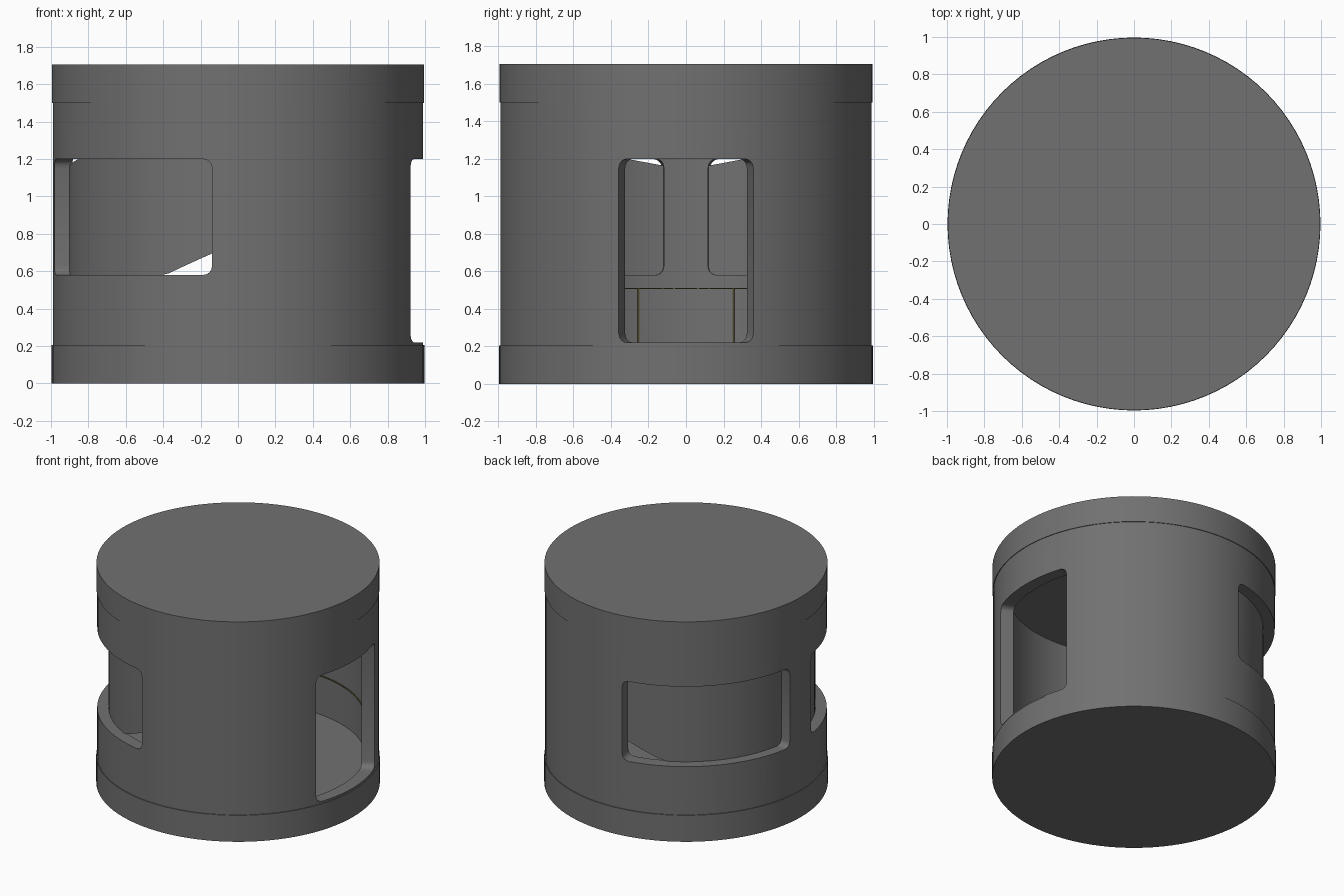
import bpy, bmesh, math
from math import cos, sin, radians, sqrt

if "Cube" in bpy.data.objects:
    bpy.data.objects.remove(bpy.data.objects["Cube"])

R_OUT, R_IN = 0.99, 0.895

dark = bpy.data.materials.new("dark_metal")
dark.diffuse_color = (0.165, 0.165, 0.165, 1)
dark.use_nodes = True
dark.node_tree.nodes["Principled BSDF"].inputs["Base Color"].default_value = dark.diffuse_color
gold = bpy.data.materials.new("dull_gold")
gold.diffuse_color = (0.12, 0.1, 0.04, 1)
gold.use_nodes = True
gold.node_tree.nodes["Principled BSDF"].inputs["Base Color"].default_value = gold.diffuse_color


def shade(ob):
    bpy.ops.object.select_all(action='DESELECT')
    bpy.context.view_layer.objects.active = ob
    ob.select_set(True)
    bpy.ops.object.shade_smooth_by_angle(angle=radians(35))


def finish(name, bm, mat=dark):
    bmesh.ops.recalc_face_normals(bm, faces=bm.faces)
    me = bpy.data.meshes.new(name)
    bm.to_mesh(me)
    bm.free()
    me.materials.append(mat)
    ob = bpy.data.objects.new(name, me)
    bpy.context.collection.objects.link(ob)
    shade(ob)
    return ob


def disc(name, r, z0, z1):
    bm = bmesh.new()
    bmesh.ops.create_cone(bm, cap_ends=True, segments=96, radius1=r, radius2=r, depth=z1 - z0)
    bmesh.ops.translate(bm, verts=bm.verts, vec=(0, 0, (z0 + z1) / 2))
    return finish(name, bm)


def sweep(name, profile, a0=0, a1=360, n=96, mat=dark):
    """Turn a closed (radius, z) profile around the z axis."""
    bm = bmesh.new()
    closed = a1 - a0 == 360
    rows = []
    for i in range(n if closed else n + 1):
        a = radians(a0 + (a1 - a0) * i / n)
        rows.append([bm.verts.new((r * cos(a), r * sin(a), z)) for r, z in profile])
    k = len(profile)
    for i in range(n):
        p, q = rows[i], rows[(i + 1) % len(rows)]
        for j in range(k):
            bm.faces.new((p[j], q[j], q[(j + 1) % k], p[(j + 1) % k]))
    if not closed:
        bm.faces.new(rows[0])
        bm.faces.new(rows[-1])
    return finish(name, bm, mat)


def opening(name, a0, a1, z0, z1, rad=0.05):
    """Radial cutter with rounded corners."""
    width = radians(a1 - a0)
    ends = [0, 0.006, 0.015, 0.03, rad]
    mid = [rad + (width - 2 * rad) * i / 16 for i in range(1, 16)]
    bm = bmesh.new()
    rows = []
    for t in ends + mid + [width - e for e in reversed(ends)]:
        d = min(t, width - t, rad)
        inset = rad - sqrt(max(0, rad**2 - (rad - d)**2))
        a = radians(a0) + t
        rows.append([bm.verts.new((r * cos(a), r * sin(a), z)) for r, z in
                     ((0.8, z0 + inset), (1.1, z0 + inset), (1.1, z1 - inset), (0.8, z1 - inset))])
    for p, q in zip(rows, rows[1:]):
        for j in range(4):
            bm.faces.new((p[j], q[j], q[(j + 1) % 4], p[(j + 1) % 4]))
    bm.faces.new(rows[0])
    bm.faces.new(rows[-1])
    ob = finish(name, bm)
    ob.hide_render = True
    return ob


# Base and roof slabs
disc("base_slab", 0.997, 0, 0.205)
disc("roof_slab", 0.995, 1.5, 1.705)

# Round wall with doorway on the right and two windows on the left
wall = sweep("round_wall", [(R_IN, 0.19), (R_OUT, 0.19), (R_OUT, 1.51), (R_IN, 1.51)])
cutters = [opening("door_cutter", -21.3, 21.3, 0.22, 1.2),
           opening("back_window_cutter", 98, 172.5, 0.58, 1.2),
           opening("front_window_cutter", 187.5, 262, 0.58, 1.2)]
for c in cutters:
    m = wall.modifiers.new(c.name, 'BOOLEAN')
    m.operation = 'DIFFERENCE'
    m.solver = 'EXACT'
    m.object = c
bpy.context.view_layer.objects.active = wall
for m in list(wall.modifiers):
    bpy.ops.object.modifier_apply(modifier=m.name)
for c in cutters:
    bpy.data.objects.remove(c)
shade(wall)

# Curved window panes with a clipped lower corner
for name, s in (("back_pane", 1), ("front_pane", -1)):
    bm = bmesh.new()
    rows = []
    for i in range(19):
        a = 97 + 77 * i / 18
        low = 0.575 + 0.125 * max(0, (116 - a) / 18)
        high = 1.205 - 0.04 * max(0, (a - 158) / 14)
        t = radians(a) * s
        rows.append([bm.verts.new((0.91 * cos(t), 0.91 * sin(t), z)) for z in (low, high)])
    for p, q in zip(rows, rows[1:]):
        bm.faces.new((p[0], q[0], q[1], p[1]))
    finish(name, bm)

# Thin inner trim rail and its two uprights
sweep("trim_rail", [(0.887, 0.505), (0.897, 0.505), (0.897, 0.512), (0.887, 0.512)],
      24, 336, 80, gold)
for name, s in (("trim_post_back", 1), ("trim_post_front", -1)):
    a = 180 - s * 16.5
    sweep(name, [(0.887, 0.2), (0.897, 0.2), (0.897, 0.506), (0.887, 0.506)],
          a - 0.25, a + 0.25, 1, gold)
